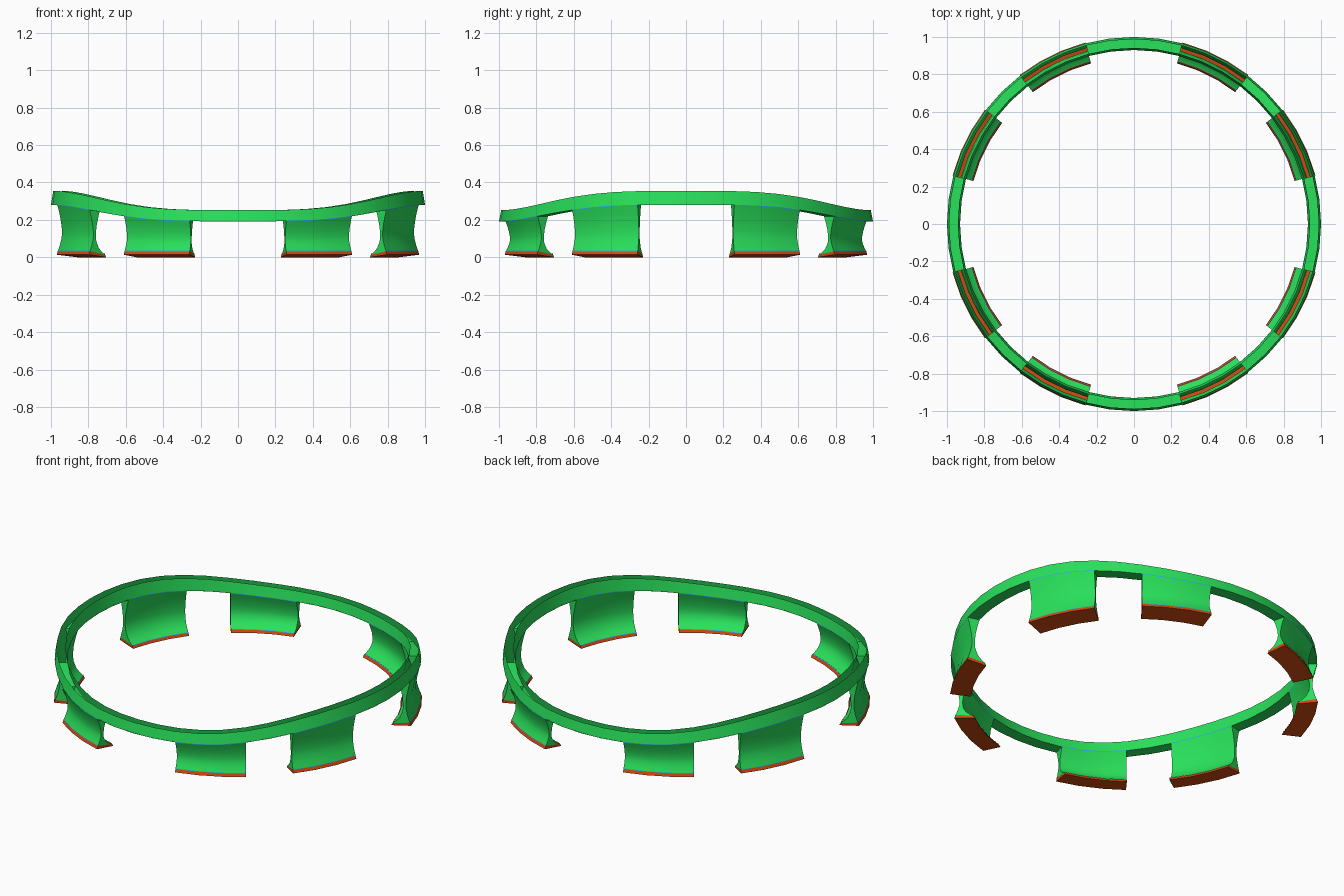
import bpy
import bmesh
from math import cos, sin, radians

cube = bpy.data.objects.get("Cube")
if cube:
    bpy.data.objects.remove(cube, do_unlink=True)


def material(name, rgb):
    m = bpy.data.materials.new(name)
    m.use_nodes = True
    m.diffuse_color = (*rgb, 1)
    m.node_tree.nodes["Principled BSDF"].inputs["Base Color"].default_value = (*rgb, 1)
    return m


GREEN = material("bright green", (0.022, 0.75, 0.105))
ORANGE = material("burnt orange", (0.63, 0.07, 0.006))
BLUE = material("sky blue", (0.03, 0.36, 0.8))

R_IN, R_OUT = 0.93, 1.0
STEP = 7.5


def rise(a):
    """Saddle wave: 0 at the front and back, 1 at the two sides."""
    s = cos(radians(a)) ** 2
    return s * s * (3 - 2 * s)


def top_z(a):
    return 0.252 + 0.103 * rise(a)


def bottom_z(a):
    return 0.192 + 0.088 * rise(a)


def sweep(name, angles, section, mat, join=False, caps=False, loop=False):
    """Sweep a section around z. It lists the inner side downward, then the outer side upward."""
    bm = bmesh.new()
    rows = [[bm.verts.new((r * cos(radians(a)), r * sin(radians(a)), z))
             for r, z in section(a)] for a in angles]
    n = len(rows[0])
    half = n // 2
    pairs = list(zip(rows, rows[1:]))
    if loop:
        pairs.append((rows[-1], rows[0]))
    for p, q in pairs:
        for i in range(n):
            if not join and i in (half - 1, n - 1):
                continue
            k = (i + 1) % n
            bm.faces.new((p[i], q[i], q[k], p[k]))
    if caps:
        for row, flip in ((rows[0], False), (rows[-1], True)):
            for i in range(half - 1):
                quad = [row[i], row[i + 1], row[n - 2 - i], row[n - 1 - i]]
                bm.faces.new(quad[::-1] if flip else quad)
    mesh = bpy.data.meshes.new(name)
    bm.to_mesh(mesh)
    bm.free()
    mesh.materials.append(mat)
    ob = bpy.data.objects.new(name, mesh)
    bpy.context.collection.objects.link(ob)
    bpy.ops.object.select_all(action="DESELECT")
    ob.select_set(True)
    bpy.context.view_layer.objects.active = ob
    bpy.ops.object.shade_smooth_by_angle(angle=radians(30))


def arc(start, count):
    return [start + STEP * i for i in range(count + 1)]


# Wavy ring: two thin walls leaning together, forming an open channel
def band_section(a):
    t, b = top_z(a), bottom_z(a)
    return [(R_IN + 0.012, t), (R_IN, b), (R_OUT, b), (R_OUT - 0.012, t)]


# Thin floor closing the channel between legs
def floor_section(a):
    b = bottom_z(a)
    return [(R_IN, b + 0.003), (R_IN, b), (R_OUT, b), (R_OUT, b + 0.003)]


# Hollow leg with a pinched waist: (height share, inner radius, outer radius)
LEG = [(1, 0.93, 1.0), (0.85, 0.941, 0.99), (0.65, 0.953, 0.98),
       (0.45, 0.958, 0.974), (0.3, 0.955, 0.976), (0.15, 0.938, 0.985),
       (0.06, 0.917, 0.992), (0, 0.897, 0.997)]


def leg_section(a):
    b = bottom_z(a)
    inner = [(ri, 0.014 + t * (b - 0.014)) for t, ri, ro in LEG]
    outer = [(ro, 0.032 + t * (b - 0.032)) for t, ri, ro in LEG]
    return inner + outer[::-1]


# Sloping foot pad with edges flaring outward below the leg
def foot_section(a):
    return [(0.897, 0.016), (0.889, 0), (1.004, 0.014), (0.997, 0.032)]


# Narrow seam strips where the leg meets the ring and the foot pad
def upper_seam_section(a):
    b = bottom_z(a)
    return [(R_IN - 0.001, b + 0.002), (R_IN - 0.001, b - 0.002),
            (R_OUT + 0.001, b - 0.002), (R_OUT + 0.001, b + 0.002)]


def lower_seam_section(a):
    return [(0.898, 0.019), (0.895, 0.016), (0.998, 0.032), (0.997, 0.035)]


sweep("wavy_ring", arc(0, 47), band_section, GREEN, loop=True)

for quarter in range(4):
    base = 90 * quarter
    sweep("channel_floor_wide", arc(base - 15, 4), floor_section, GREEN, join=True, caps=True)
    sweep("channel_floor_narrow", arc(base + 37.5, 2), floor_section, GREEN, join=True, caps=True)
    for start in (15, 52.5):
        span = arc(base + start, 3)
        sweep("leg", span, leg_section, GREEN, caps=True)
        sweep("foot_pad", span, foot_section, ORANGE, join=True, caps=True)
        sweep("upper_seam", span, upper_seam_section, BLUE)
        sweep("lower_seam", span, lower_seam_section, BLUE)
